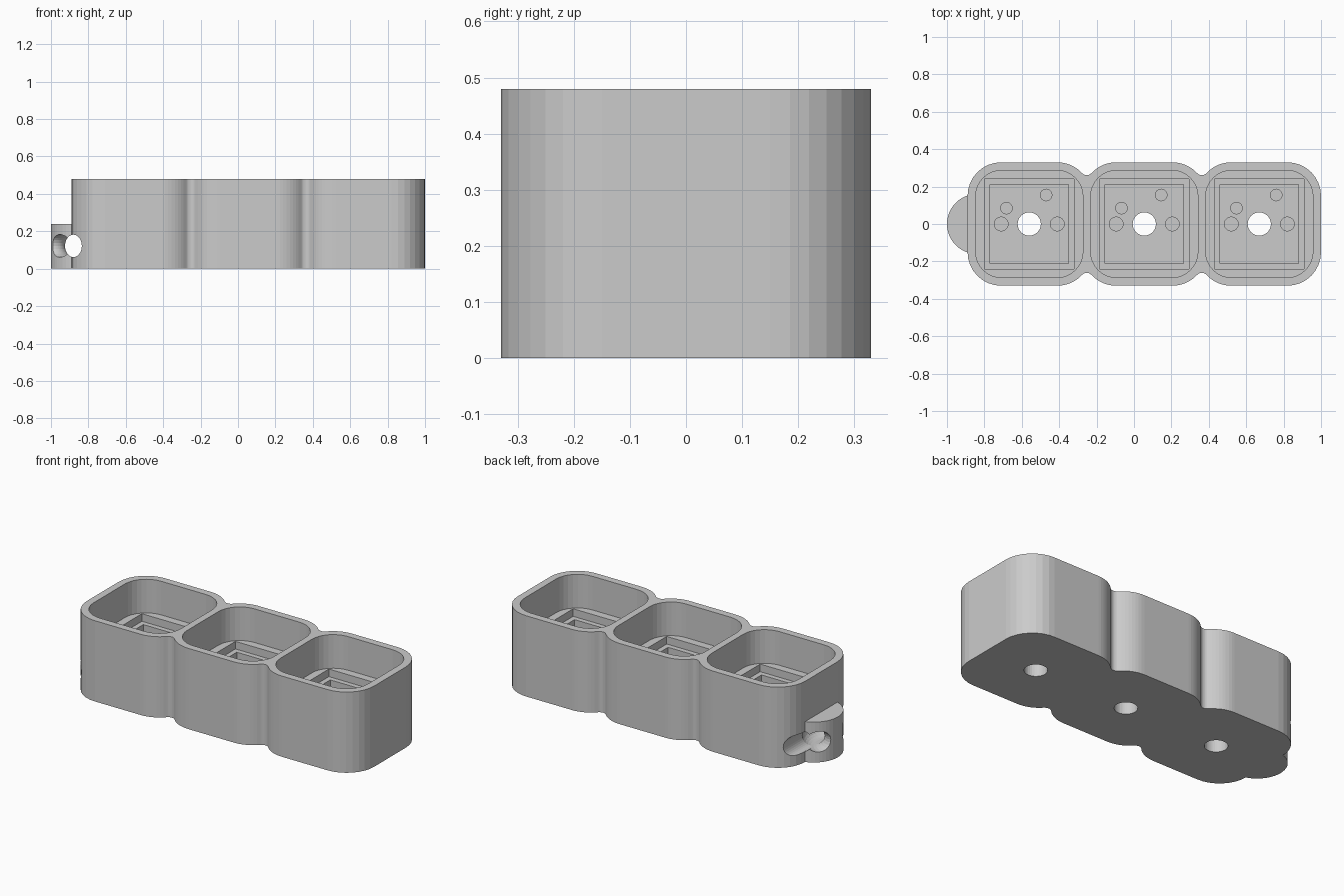
import bpy, bmesh
from math import cos, sin, acos, radians, degrees

if "Cube" in bpy.data.objects:
    bpy.data.objects.remove(bpy.data.objects["Cube"])

CELLS = (-0.56, 0.055, 0.67)   # cell centres along x
HEIGHT = 0.48


def arc(cx, cy, r, a0, a1, n=8):
    return [(cx + r * cos(radians(a0 + (a1 - a0) * i / n)),
             cy + r * sin(radians(a0 + (a1 - a0) * i / n))) for i in range(n + 1)]


def prism(name, pts, z0, z1):
    bm = bmesh.new()
    face = bm.faces.new([bm.verts.new((x, y, z0)) for x, y in pts])
    ext = bmesh.ops.extrude_face_region(bm, geom=[face])
    for v in ext["geom"]:
        if isinstance(v, bmesh.types.BMVert):
            v.co.z = z1
    bmesh.ops.recalc_face_normals(bm, faces=bm.faces)
    mesh = bpy.data.meshes.new(name)
    bm.to_mesh(mesh)
    bm.free()
    ob = bpy.data.objects.new(name, mesh)
    bpy.context.collection.objects.link(ob)
    return ob


def rounded_square(cx, half, r, n=8):
    k = half - r
    pts = []
    for sx, sy, a in ((1, 1, 0), (-1, 1, 90), (-1, -1, 180), (1, -1, 270)):
        pts += arc(cx + sx * k, sy * k, r, a, a + 90, n)
    return pts


def circle(cx, cy, r, n=32):
    return arc(cx, cy, r, 0, 360, n)[:-1]


def combine(target, tool, op="DIFFERENCE"):
    mod = target.modifiers.new("cut", "BOOLEAN")
    mod.operation = op
    mod.solver = "EXACT"
    mod.object = tool
    bpy.context.view_layer.objects.active = target
    bpy.ops.object.modifier_apply(modifier=mod.name)
    bpy.data.objects.remove(tool, do_unlink=True)


# Outer block: three rounded cells with small fillets in the waists
R, K, F = 0.18, 0.15, 0.035
half_gap = (CELLS[1] - CELLS[0]) / 2
a = degrees(acos((half_gap - K) / (R + F)))
top = []
for i, c in enumerate(CELLS):
    top += arc(c - K, K, R, 180 if i == 0 else 180 - a, 90)
    if i < 2:
        top += arc(c + K, K, R, 90, a)
        top += arc(c + half_gap, K + (R + F) * sin(radians(a)), F, 180 + a, 360 - a)[1:-1]
        top = top[:]
    else:
        top += arc(c + K, K, R, 90, 0)
# drop the shared tangent points
outline = []
for p in top + [(x, -y) for x, y in reversed(top)]:
    if not outline or abs(p[0] - outline[-1][0]) + abs(p[1] - outline[-1][1]) > 1e-5:
        outline.append(p)
body = prism("switch_holder", outline, 0, HEIGHT)

# Key ring tab on the left end
combine(body, prism("ring_tab", circle(-0.84, 0, 0.16, 48), 0, 0.24), "UNION")

# Stepped pockets, central through holes and blind pin holes
for c in CELLS:
    combine(body, prism("cap_pocket", rounded_square(c, 0.287, 0.14), 0.28, 0.6))
    for half, floor in ((0.24, 0.235), (0.21, 0.095)):
        sq = [(c + sx * half, sy * half) for sx, sy in ((1, 1), (-1, 1), (-1, -1), (1, -1))]
        combine(body, prism("switch_pocket", sq, floor, 0.6))
    combine(body, prism("centre_hole", circle(c, 0, 0.062), -0.1, 0.6))
    for dx, dy, r in ((-0.15, 0, 0.037), (0.15, 0, 0.037),
                      (-0.122, 0.085, 0.031), (0.09, 0.155, 0.031)):
        combine(body, prism("pin_hole", circle(c + dx, dy, r, 24), 0.02, 0.6))

# Ring channel: curved groove through the tab plus a straight passage
bpy.ops.mesh.primitive_torus_add(location=(-0.98, 0, 0.122), major_radius=0.116,
                                 minor_radius=0.061, major_segments=48, minor_segments=24)
combine(body, bpy.context.object)
passage = prism("passage", [(x, y * 0.06 / 0.045) for x, y in circle(0, 0, 0.045)], -0.4, 0.4)
passage.rotation_euler = (radians(90), 0, 0)
passage.location = (-0.88, 0, 0.122)
bpy.context.view_layer.update()
combine(body, passage)
